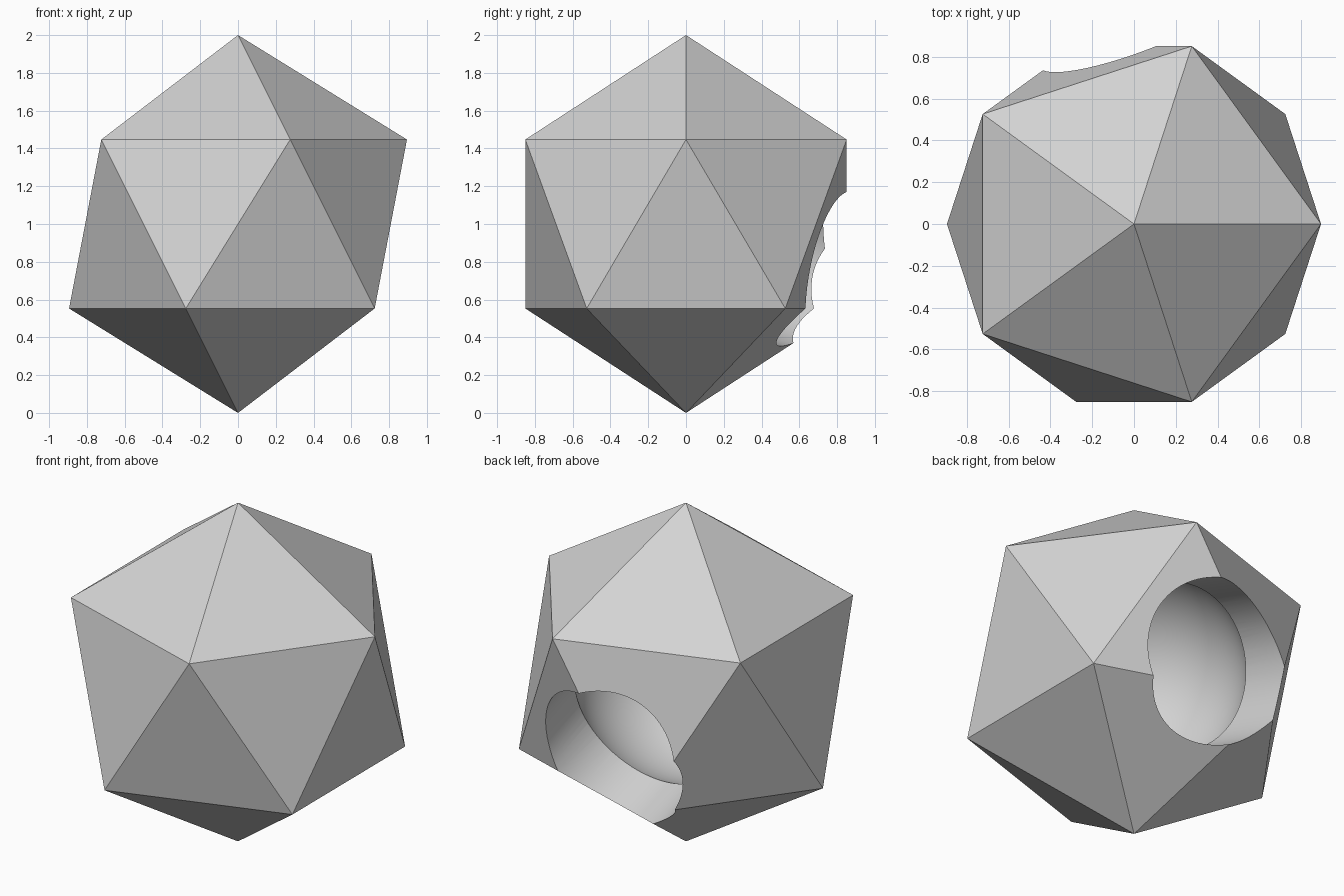
import bpy
from math import radians
from mathutils import Matrix, Vector

cube = bpy.data.objects.get("Cube")
if cube:
    bpy.data.objects.remove(cube, do_unlink=True)

CENTRE = Vector((0, 0, 1))
BORE_TILT = Matrix.Rotation(radians(-109), 3, 'X')   # back, 19 degrees downward
BORE_RADIUS = 0.45
CAVITY_RADIUS = 0.6

# Single grey material
grey = bpy.data.materials.new("light_grey")
grey.use_nodes = True
colour = (0.65, 0.65, 0.65, 1)
grey.diffuse_color = colour
grey.node_tree.nodes["Principled BSDF"].inputs["Base Color"].default_value = colour


def finish(name):
    """Name the newest primitive and give it the material."""
    obj = bpy.context.object
    obj.name = name
    obj.data.materials.append(grey)
    return obj


def carve(target, cutter):
    """Subtract the cutter from the target, then discard the cutter."""
    cutter.hide_render = True
    mod = target.modifiers.new("carve", 'BOOLEAN')
    mod.operation = 'DIFFERENCE'
    mod.solver = 'EXACT'
    mod.object = cutter
    bpy.ops.object.select_all(action='DESELECT')
    target.select_set(True)
    bpy.context.view_layer.objects.active = target
    bpy.ops.object.modifier_apply(modifier=mod.name)
    bpy.data.objects.remove(cutter, do_unlink=True)


# Twenty-sided body
bpy.ops.mesh.primitive_ico_sphere_add(subdivisions=1, radius=1, location=CENTRE)
body = finish("icosahedron_shell")

# Round inner cavity
bpy.ops.mesh.primitive_uv_sphere_add(segments=96, ring_count=48,
                                     radius=CAVITY_RADIUS, location=CENTRE)
carve(body, finish("cavity_cutter"))

# Round bore from the cavity out through the back
bore_length = 1.4
axis = BORE_TILT @ Vector((0, 0, 1))
bpy.ops.mesh.primitive_cylinder_add(vertices=96, radius=BORE_RADIUS, depth=bore_length,
                                    location=CENTRE + axis * bore_length / 2,
                                    rotation=BORE_TILT.to_euler())
carve(body, finish("bore_cutter"))

# Smooth the curved surfaces, keep facets crisp
bpy.ops.object.shade_smooth_by_angle(angle=radians(30))
